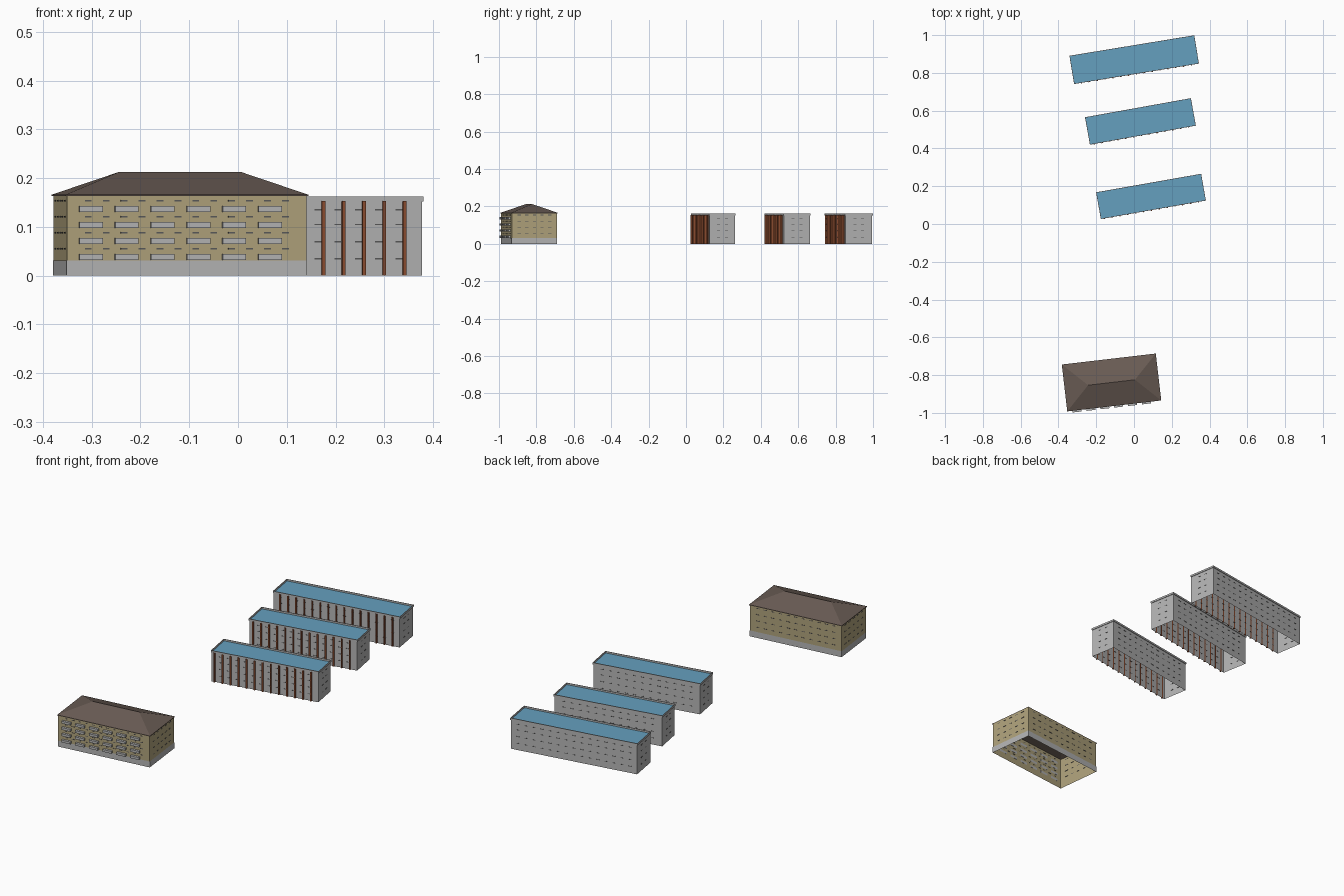
import bpy, bmesh
from math import radians
from mathutils import Matrix

cube = bpy.data.objects.get("Cube")
if cube:
    bpy.data.objects.remove(cube)


def material(name, rgb):
    m = bpy.data.materials.new(name)
    m.use_nodes = True
    col = (*rgb, 1)
    m.diffuse_color = col
    m.node_tree.nodes["Principled BSDF"].inputs["Base Color"].default_value = col
    return m


GREY = material("concrete grey", (0.46, 0.46, 0.46))
TAN = material("tan plaster", (0.43, 0.36, 0.20))
BROWN = material("brown roof", (0.14, 0.105, 0.088))
BLUE = material("blue roof", (0.13, 0.35, 0.52))
RUST = material("rust fin", (0.27, 0.075, 0.03))
DARK = material("dark window", (0.10, 0.10, 0.10))


def finish(bm, name, mat, frame):
    mesh = bpy.data.meshes.new(name)
    bm.to_mesh(mesh)
    bm.free()
    mesh.materials.append(mat)
    ob = bpy.data.objects.new(name, mesh)
    ob.matrix_world = frame
    bpy.context.collection.objects.link(ob)
    return ob


def box(bm, centre, size):
    bmesh.ops.create_cube(bm, size=1, matrix=Matrix.Translation(centre) @ Matrix.Diagonal((*size, 1)))


def rect(length, depth, z):
    x, y = length / 2, depth / 2
    return [(-x, -y, z), (x, -y, z), (x, y, z), (-x, y, z)]


def loft(bm, rings):
    """Join a sequence of four-cornered rings with side faces."""
    rows = [[bm.verts.new(p) for p in ring] for ring in rings]
    for lo, hi in zip(rows, rows[1:]):
        for i in range(4):
            j = (i + 1) % 4
            bm.faces.new((lo[i], lo[j], hi[j], hi[i]))


def band(name, mat, frame, length, depth, z0, z1):
    bm = bmesh.new()
    loft(bm, [rect(length, depth, z0), rect(length, depth, z1)])
    finish(bm, name, mat, frame)


def slits(name, frame, length, depth, heights, spacing, width, sides):
    """Rows of thin window slits on the chosen walls."""
    bm = bmesh.new()
    for side in sides:
        along = length if side in ("front", "back") else depth
        n = int((along - 0.02) / spacing)
        for k in range(n):
            u = (k - (n - 1) / 2) * spacing
            for z in heights:
                if side in ("front", "back"):
                    y = depth / 2 * (-1 if side == "front" else 1)
                    box(bm, (u, y, z), (width, 0.002, 0.003))
                else:
                    x = length / 2 * (-1 if side == "right" else 1)
                    box(bm, (x, u, z), (0.002, width, 0.003))
    finish(bm, name, DARK, frame)


def place(x, y, angle):
    return Matrix.Translation((x, y, 0)) @ Matrix.Rotation(radians(angle), 4, "Z")


ALL = ("front", "back", "left", "right")


def flat_block(tag, x, y, angle, length, depth):
    frame = place(x, y, angle)
    rim = 0.003
    wl, wd = length - 2 * rim, depth - 2 * rim
    band(tag + "_walls", GREY, frame, wl, wd, 0, 0.153)

    # Parapet ring around a sunken roof
    bm = bmesh.new()
    loft(bm, [rect(wl, wd, 0.152), rect(length, depth, 0.152),
              rect(length, depth, 0.162), rect(wl, wd, 0.162), rect(wl, wd, 0.152)])
    finish(bm, tag + "_parapet", GREY, frame)
    bm = bmesh.new()
    bm.faces.new([bm.verts.new(p) for p in rect(wl, wd, 0.153)])
    finish(bm, tag + "_roof", BLUE, frame)

    # Vertical fins along the front
    bm = bmesh.new()
    step = 0.0422
    for k in range(int((length - 0.05) / step) + 1):
        box(bm, (length / 2 - 0.04 - k * step, -wd / 2 - 0.003, 0.0765), (0.007, 0.007, 0.153))
    finish(bm, tag + "_fins", RUST, frame)
    slits(tag + "_windows", frame, wl, wd, (0.035, 0.07, 0.105, 0.135), 0.0422, 0.016, ALL)


flat_block("rear_block", 0.001, 0.870, 9.3, 0.670, 0.152)
flat_block("middle_block", 0.034, 0.543, 10.2, 0.570, 0.148)
flat_block("near_block", 0.090, 0.146, 10.0, 0.565, 0.144)

# House with a hipped roof
house = place(-0.119, -0.839, 6.65)
L, D = 0.494, 0.243
band("house_walls", TAN, house, L, D, 0, 0.166)
band("house_base", GREY, house, L + 0.002, D + 0.002, 0, 0.031)

bm = bmesh.new()
ridge = [(-0.125, 0, 0.213), (0.125, 0, 0.213)]
eave = [bm.verts.new(p) for p in rect(0.501, 0.250, 0.166)]
top = [bm.verts.new(p) for p in ridge]
a, b, c, d = eave
for face in ((a, b, top[1], top[0]), (b, c, top[1]), (c, d, top[0], top[1]), (d, a, top[0])):
    bm.faces.new(face)
# Thin fascia below the eaves
low = [bm.verts.new(p) for p in rect(0.501, 0.250, 0.163)]
for i in range(4):
    j = (i + 1) % 4
    bm.faces.new((low[i], low[j], eave[j], eave[i]))
finish(bm, "house_roof", BROWN, house)

# Balconies: six columns on four floors
bm = bmesh.new()
for col in range(6):
    for row in range(4):
        box(bm, (-0.199 + col * 0.074, -D / 2 - 0.006, 0.038 + row * 0.033), (0.048, 0.013, 0.012))
finish(bm, "house_balconies", GREY, house)

floors = (0.055, 0.088, 0.121, 0.154)
slits("house_front_windows", house, L, D, floors, 0.037, 0.014, ("front",))
slits("house_other_windows", house, L, D, floors, 0.041, 0.018, ("back", "left", "right"))
